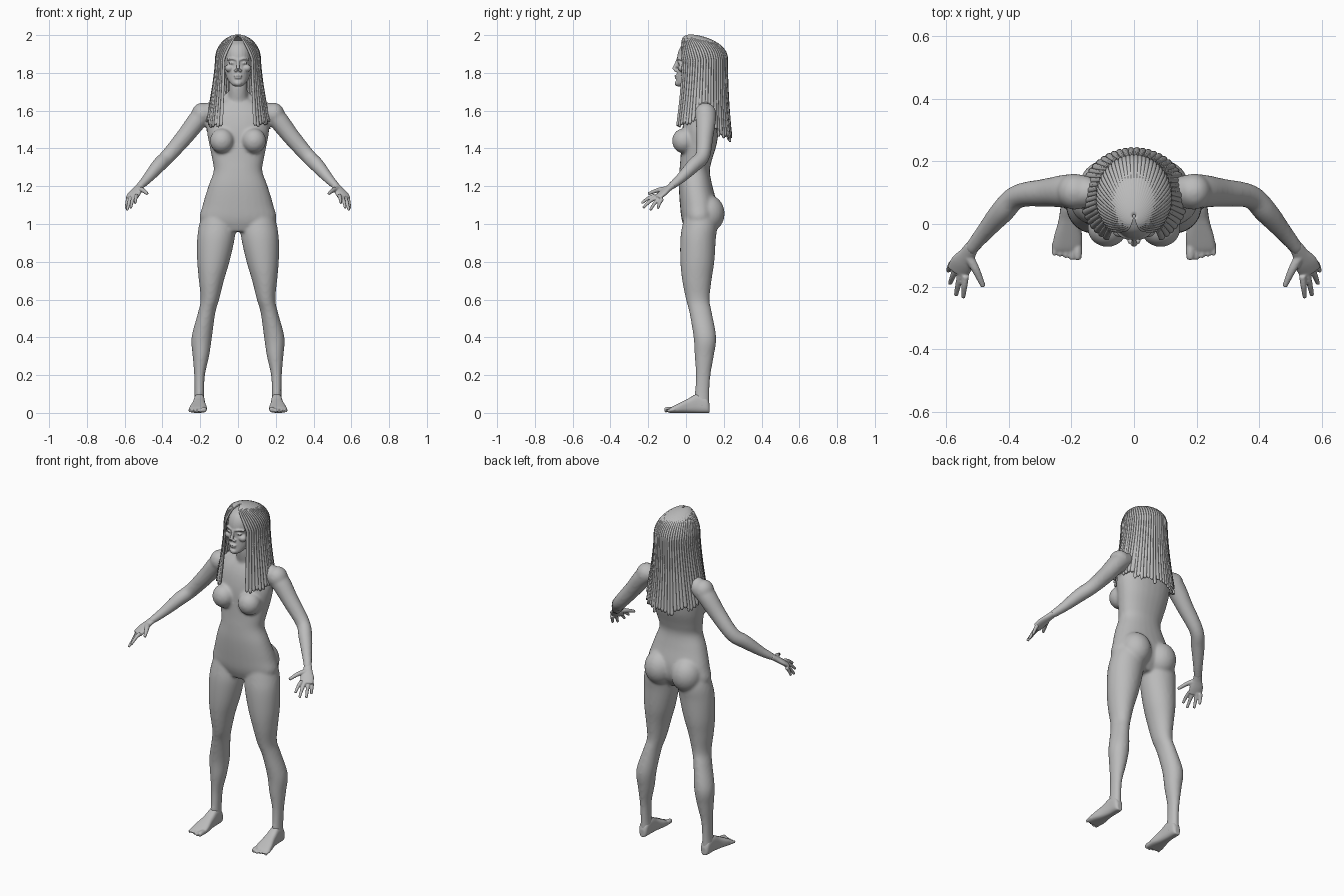
import bpy, bmesh, math, random
from mathutils import Vector, Matrix

random.seed(4)
if "Cube" in bpy.data.objects:
    bpy.data.objects.remove(bpy.data.objects["Cube"])

grey = bpy.data.materials.new("stone_grey")
grey.use_nodes = True
grey.diffuse_color = (0.5, 0.5, 0.5, 1)
grey.node_tree.nodes["Principled BSDF"].inputs["Base Color"].default_value = (0.5, 0.5, 0.5, 1)
X, Y, Z = Vector((1, 0, 0)), Vector((0, 1, 0)), Vector((0, 0, 1))


def spline(rows, steps=5):
    """Smooth curve through rows of numbers."""
    rows = [Vector(r) for r in rows]
    out = []
    for i in range(len(rows) - 1):
        a, b = rows[max(i - 1, 0)], rows[i]
        c, d = rows[i + 1], rows[min(i + 2, len(rows) - 1)]
        for k in range(steps):
            t = k / steps
            out.append(b + (c - a) * (t / 2) + (a * 2 - b * 5 + c * 4 - d) * (t * t / 2)
                       + (b * 3 - a - c * 3 + d) * (t ** 3 / 2))
    return out + [rows[-1]]


def skin(bm, rings, power=1.0, n=28):
    """Closed loft through (centre, u, v) rings."""
    def bend(c):
        return math.copysign(abs(c) ** power, c)
    loops = []
    for centre, u, v in rings:
        angles = [math.tau * i / n for i in range(n)]
        loops.append([bm.verts.new(centre + u * bend(math.cos(a)) + v * bend(math.sin(a)))
                      for a in angles])
    for p, q in zip(loops, loops[1:]):
        for i in range(n):
            j = (i + 1) % n
            bm.faces.new((p[i], p[j], q[j], q[i]))
    bm.faces.new(loops[0][::-1])
    bm.faces.new(loops[-1])


def stack(bm, rows, side=1, power=1.0):
    """Horizontal loft; rows are height, x min, x max, y front, y back."""
    rings = []
    for z, x0, x1, y0, y1 in spline(rows):
        rings.append((Vector((side * (x0 + x1) / 2, (y0 + y1) / 2, z)),
                      X * abs(x1 - x0) / 2, Y * (y1 - y0) / 2))
    skin(bm, rings, power)


def tube(bm, rows, side=1):
    """Limb along a path; rows are x, y, z, width radius, thickness radius."""
    pts = spline(rows)
    places = [Vector((side * p[0], p[1], p[2])) for p in pts]
    rings = []
    for i, p in enumerate(pts):
        t = (places[min(i + 1, len(pts) - 1)] - places[max(i - 1, 0)]).normalized()
        u = t.cross(Z).normalized()
        rings.append((places[i], u * p[3], u.cross(t) * p[4]))
    skin(bm, rings)


def ball(bm, centre, radii, side=1):
    c = Vector((centre[0] * side, centre[1], centre[2]))
    bmesh.ops.create_uvsphere(bm, u_segments=24, v_segments=16, radius=1,
                              matrix=Matrix.Translation(c) @ Matrix.Diagonal((*radii, 1)))


def finish(bm, name, voxel=None, smooth=0):
    bmesh.ops.recalc_face_normals(bm, faces=bm.faces)
    mesh = bpy.data.meshes.new(name)
    bm.to_mesh(mesh)
    bm.free()
    mesh.materials.append(grey)
    mesh.polygons.foreach_set("use_smooth", [True] * len(mesh.polygons))
    ob = bpy.data.objects.new(name, mesh)
    bpy.context.scene.collection.objects.link(ob)
    if voxel:
        m = ob.modifiers.new("fuse", "REMESH")
        m.mode, m.voxel_size, m.use_smooth_shade = "VOXEL", voxel, True
        m = ob.modifiers.new("soften", "SMOOTH")
        m.factor, m.iterations = 0.5, smooth
    return ob


# Body: torso, neck, legs and arms fused into one skin
bm = bmesh.new()
torso = [(1.66, .07, .04, .13), (1.62, .13, .015, .155), (1.57, .158, -.005, .17),
         (1.5, .165, -.02, .172), (1.42, .152, -.025, .162), (1.34, .136, -.03, .138),
         (1.28, .129, -.035, .126), (1.2, .157, -.038, .14), (1.1, .187, -.032, .165),
         (1.02, .2, -.022, .16), (.96, .12, 0, .12)]
stack(bm, [(z, -w, w, f, b) for z, w, f, b in torso], power=.9)
stack(bm, [(1.58, -.07, .07, .04, .15), (1.66, -.054, .054, .025, .13),
           (1.72, -.049, .049, .015, .115), (1.8, -.05, .05, .02, .12)])
leg = [(1.08, .025, .18, 0, .15), (1, .012, .205, -.018, .165), (.92, .018, .216, -.03, .158),
       (.8, .045, .216, -.03, .15), (.7, .075, .207, -.02, .135), (.6, .1, .198, 0, .125),
       (.53, .12, .212, .018, .137), (.4, .138, .246, .04, .16), (.3, .153, .24, .046, .147),
       (.2, .175, .232, .052, .13), (.1, .179, .23, .046, .124), (.03, .175, .235, .04, .125)]
arm = [(.14, .1, 1.6, .05, .045), (.2, .105, 1.565, .055, .052), (.28, .1, 1.465, .045, .046),
       (.37, .088, 1.36, .038, .04), (.42, .04, 1.31, .038, .038), (.48, -.03, 1.24, .028, .027),
       (.525, -.085, 1.195, .022, .018)]
for s in (-1, 1):
    stack(bm, leg, s)
    tube(bm, arm, s)
    tube(bm, [(.02, .095, 1.69, .03, .03), (.09, .1, 1.635, .035, .032),
              (.18, .1, 1.59, .045, .045)], s)
    ball(bm, (.19, .103, 1.582), (.056, .058, .06), s)      # shoulder
    ball(bm, (.085, -.012, 1.44), (.064, .062, .066), s)    # chest
    ball(bm, (.088, .115, 1.055), (.088, .09, .1), s)       # seat
finish(bm, "body", .008, 8)

# Hands: flattened palm, four fingers, thumb
fingertips = [(.545, -.235, 1.11), (.568, -.228, 1.085), (.587, -.19, 1.073), (.593, -.15, 1.082)]
for s, label in ((-1, "right"), (1, "left")):
    bm = bmesh.new()
    tube(bm, [(.515, -.07, 1.205, .022, .017), (.53, -.095, 1.187, .026, .016),
              (.548, -.125, 1.162, .037, .016), (.563, -.153, 1.138, .036, .013)], s)
    first, last = Vector((.537, -.165, 1.15)), Vector((.581, -.125, 1.135))
    for i, tip in enumerate(fingertips):
        base, tip = first.lerp(last, i / 3), Vector(tip)
        middle = base.lerp(tip, .5) + Z * .006
        tube(bm, [(*base, .011, .011), (*middle, .0095, .0095), (*tip, .007, .007)], s)
    tube(bm, [(.53, -.1, 1.185, .016, .015), (.505, -.145, 1.18, .013, .012),
              (.48, -.2, 1.16, .008, .008)], s)
    finish(bm, label + "_hand", .004, 3)

# Feet: low loft from heel to ball, then five toes
foot = [(.125, .205, .014, .045), (.11, .205, .026, .08), (.06, .205, .029, .1),
        (.01, .207, .034, .075), (-.04, .21, .045, .05), (-.075, .213, .046, .032),
        (-.09, .214, .04, .022)]
for s, label in ((-1, "right"), (1, "left")):
    bm = bmesh.new()
    rings = [(Vector((s * x, y, h / 2)), X * w, Z * h / 2) for y, x, w, h in spline(foot)]
    skin(bm, rings, .7)
    for i in range(5):
        x, r = .18 + .0185 * i, .014 if i == 0 else .0105 - .0007 * i
        reach = -.113 + .007 * max(i - 1, 0)
        tube(bm, [(x, -.06, .018, r, r), (x, -.095, r + .004, r, r),
                  (x, reach, r, r * .8, r * .85)], s)
    finish(bm, label + "_foot", .004, 3)

# Head: skull loft with nose, lips, brow, eyes and cheeks
bm = bmesh.new()
skull = [(1.728, .018, -.045, -.005), (1.742, .038, -.052, .03), (1.77, .058, -.05, .1),
         (1.8, .068, -.049, .16), (1.84, .073, -.044, .18), (1.88, .078, -.047, .187),
         (1.92, .076, -.038, .18), (1.95, .062, -.018, .155), (1.972, .03, .02, .11)]
stack(bm, [(z, -w, w, f, b) for z, w, f, b in skull], power=.93)
tube(bm, [(0, -.042, 1.873, .008, .008), (0, -.055, 1.84, .008, .009),
          (0, -.066, 1.818, .011, .01)])
ball(bm, (0, -.049, 1.784), (.022, .012, .006))
ball(bm, (0, -.049, 1.774), (.019, .011, .006))
ball(bm, (0, -.042, 1.745), (.022, .018, .016))
for s in (-1, 1):
    ball(bm, (.012, -.054, 1.813), (.009, .011, .008), s)
    ball(bm, (.032, -.034, 1.852), (.017, .01, .007), s)
    ball(bm, (.045, -.02, 1.825), (.024, .022, .02), s)
    tube(bm, [(.01, -.044, 1.87, .007, .006), (.032, -.039, 1.876, .008, .006),
              (.056, -.02, 1.87, .007, .006)], s)
finish(bm, "head", .004, 3)

# Hair: ribbed sheet from the crown, round the skull, down to ragged ends
bm = bmesh.new()
locks, per, rows = 46, 6, 48
ragged = [random.uniform(-.02, .02) for _ in range(locks)]
grid = []
for i in range(locks * per + 1):
    f = i / (locks * per)
    a0 = math.radians(142) * (2 * f - 1)
    lock = min(i // per, locks - 1)
    rib = abs(math.sin(math.pi * i / per))
    back = max(math.cos(a0), 0)
    end = 1.54 - .08 * back + ragged[lock] - .012 * rib
    column = []
    for j in range(rows):
        g = j / (rows - 1)
        if g < .4:
            t = .04 + (math.pi / 2 - .04) * g / .4
            a = a0 * (1 + .16 * math.cos(t))
            w, d, z = .113 * math.sin(t), .128 * math.sin(t), 1.87 + .128 * math.cos(t)
            y = .085 - .06 * math.cos(t) ** 3
        else:
            v = (g - .4) / .6
            a = a0 * (1 + .06 * v)
            w, d = .113 + .05 * v ** 1.4, .128 + .022 * v ** 2
            z, y = 1.87 + (end - 1.87) * v, .085
        swell = 1 + .035 * rib * min(g * 3, 1)
        column.append(bm.verts.new((w * swell * math.sin(a), y + d * swell * math.cos(a), z)))
    grid.append(column)
for p, q in zip(grid, grid[1:]):
    for j in range(rows - 1):
        bm.faces.new((p[j], p[j + 1], q[j + 1], q[j]))
hair = finish(bm, "hair")
m = hair.modifiers.new("thickness", "SOLIDIFY")
m.thickness, m.offset = .01, 0
bpy.context.view_layer.objects.active = hair
hair.select_set(True)
bpy.ops.object.shade_smooth_by_angle(angle=math.radians(40))
